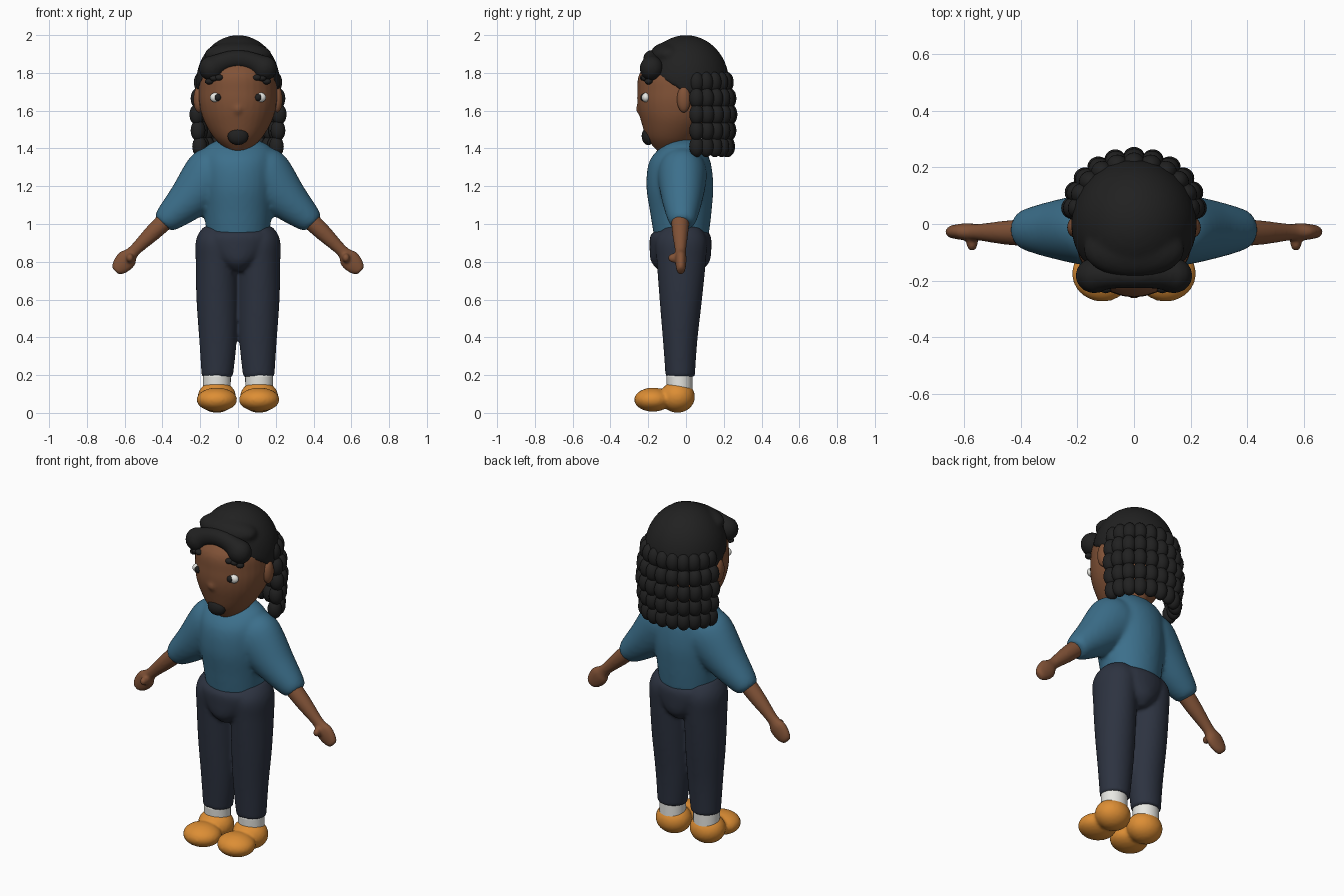
import bpy, bmesh, math
from mathutils import Vector, Matrix

if "Cube" in bpy.data.objects:
    bpy.data.objects.remove(bpy.data.objects["Cube"])


def material(name, rgb):
    m = bpy.data.materials.new(name)
    m.use_nodes = True
    m.diffuse_color = (*rgb, 1)
    bsdf = next(n for n in m.node_tree.nodes if n.type == 'BSDF_PRINCIPLED')
    bsdf.inputs["Base Color"].default_value = (*rgb, 1)
    bsdf.inputs["Roughness"].default_value = 0.8
    return m


SKIN = material("brown skin", (0.22, 0.085, 0.038))
HAIR = material("black hair", (0.015, 0.015, 0.015))
KNIT = material("blue knit", (0.045, 0.16, 0.26))
DENIM = material("dark navy", (0.026, 0.033, 0.052))
LEATHER = material("orange leather", (0.72, 0.27, 0.035))
WHITE = material("white", (0.8, 0.8, 0.76))


def blob(bm, pos, radii, detail=3):
    """Ellipsoid."""
    mat = Matrix.Translation(pos) @ Matrix.Diagonal((*radii, 1))
    return bmesh.ops.create_icosphere(bm, subdivisions=detail, radius=1, matrix=mat)["verts"]


def loft(bm, sections, sx=1, steps=5, sides=32):
    """Smooth tube through (x, z, front y, back y, half width) sections."""
    n = len(sections)
    S = [Vector(s) for s in sections]
    path = []
    for i in range(n - 1):
        p0, p1, p2, p3 = S[max(i - 1, 0)], S[i], S[i + 1], S[min(i + 2, n - 1)]
        for k in range(steps):
            t = k / steps
            path.append(0.5 * (2 * p1 + (p2 - p0) * t + (2 * p0 - 5 * p1 + 4 * p2 - p3) * t * t
                               + (3 * p1 - p0 - 3 * p2 + p3) * t ** 3))
    path.append(S[-1])
    rings = []
    for i, (x, z, front, back, w) in enumerate(path):
        a, b = path[max(i - 1, 0)], path[min(i + 1, len(path) - 1)]
        d = Vector((b[0] - a[0], b[1] - a[1])).normalized()
        ring = []
        for k in range(sides):
            t = math.tau * k / sides
            u = w * math.cos(t)
            y = (front + back) / 2 + (back - front) / 2 * math.sin(t)
            ring.append(bm.verts.new((sx * (x + u * d.y), y, z - u * d.x)))
        rings.append(ring)
    for r, s in zip(rings, rings[1:]):
        for k in range(sides):
            bm.faces.new((r[k], r[(k + 1) % sides], s[(k + 1) % sides], s[k]))
    bm.faces.new(rings[0])
    bm.faces.new(rings[-1])


def finish(name, bm, mat, voxel=0, smooth=6):
    """Make the object; a voxel size melts its pieces into one skin."""
    bmesh.ops.recalc_face_normals(bm, faces=bm.faces)
    for f in bm.faces:
        f.smooth = True
    me = bpy.data.meshes.new(name)
    bm.to_mesh(me)
    bm.free()
    me.materials.append(mat)
    ob = bpy.data.objects.new(name, me)
    bpy.context.collection.objects.link(ob)
    if voxel:
        r = ob.modifiers.new("melt", 'REMESH')
        r.mode, r.voxel_size, r.use_smooth_shade = 'VOXEL', voxel, True
        s = ob.modifiers.new("soften", 'SMOOTH')
        s.factor, s.iterations = 0.5, smooth
    return ob


# Sweater with wide sleeves
bm = bmesh.new()
loft(bm, [(0, .935, -.17, .12, .165), (0, 1.06, -.19, .135, .18), (0, 1.2, -.21, .145, .195),
          (0, 1.33, -.195, .13, .195), (0, 1.41, -.13, .09, .17), (0, 1.45, -.07, .05, .09)])
for sx in (1, -1):
    loft(bm, [(.08, 1.3, -.14, .1, .13), (.14, 1.25, -.15, .11, .155), (.27, 1.12, -.125, .085, .11),
              (.375, 1.025, -.095, .055, .073), (.4, 1.0, -.075, .035, .05)], sx)
finish("sweater", bm, KNIT, .012, 8)

# Trousers
bm = bmesh.new()
loft(bm, [(0, .75, -.14, .08, .05), (0, .8, -.185, .125, .12), (0, .88, -.193, .135, .19),
          (0, .94, -.188, .13, .2), (0, .97, -.15, .1, .17)])
for sx in (1, -1):
    loft(bm, [(.11, .19, -.108, .047, .083), (.106, .38, -.122, .06, .099), (.11, .6, -.14, .085, .11),
              (.113, .8, -.155, .105, .111), (.112, .91, -.16, .11, .11), (.1, .975, -.12, .08, .075)], sx)
finish("trousers", bm, DENIM, .011, 5)

# Shoes and socks
for sx, side in ((1, "left"), (-1, "right")):
    bm = bmesh.new()
    blob(bm, (sx * .112, -.175, .07), (.108, .1, .064))
    blob(bm, (sx * .112, -.045, .085), (.102, .093, .085))
    finish(side + "_shoe", bm, LEATHER, .01, 3)
    bm = bmesh.new()
    loft(bm, [(.112, .1, -.1, .035, .073), (.112, .205, -.105, .035, .074)], sx)
    finish(side + "_sock", bm, WHITE)

# Forearms and mitten hands
for sx, side in ((1, "left"), (-1, "right")):
    bm = bmesh.new()
    loft(bm, [(.35, 1.05, -.08, .02, .05), (.45, .955, -.073, .012, .044), (.55, .858, -.058, 0, .032),
              (.585, .818, -.058, .003, .052), (.615, .785, -.055, 0, .05),
              (.64, .76, -.05, -.005, .036), (.65, .75, -.045, -.015, .02)], sx)
    blob(bm, (sx * .572, -.062, .82), (.021, .034, .025))
    finish(side + "_arm", bm, SKIN, .008, 3)

# Head, nose, neck and ears
bm = bmesh.new()
loft(bm, [(0, 1.385, -.15, -.02, .05), (0, 1.45, -.205, .06, .122), (0, 1.54, -.237, .13, .178),
          (0, 1.62, -.256, .17, .202), (0, 1.7, -.258, .19, .208), (0, 1.8, -.245, .19, .195),
          (0, 1.9, -.15, .13, .12)])
blob(bm, (0, -.235, 1.61), (.028, .03, .035))
loft(bm, [(0, 1.36, -.11, .07, .085), (0, 1.52, -.1, .08, .085)])
finish("head", bm, SKIN, .01, 5)
bm = bmesh.new()
for sx in (1, -1):
    blob(bm, (sx * .208, -.012, 1.66), (.028, .036, .07))
finish("ears", bm, SKIN)

# Eyes, brows and mouth tuft
whites, darks, brows = bmesh.new(), bmesh.new(), bmesh.new()
for sx in (1, -1):
    blob(whites, (sx * .118, -.212, 1.67), (.031, .022, .026))
    blob(darks, (sx * .106, -.224, 1.67), (.02, .018, .02))
    for x, y, z in ((.1, -.223, 1.775), (.127, -.216, 1.772), (.152, -.198, 1.755)):
        blob(brows, (sx * x, y, z), (.024, .022, .017), 2)
finish("eye_whites", whites, WHITE)
finish("pupils", darks, HAIR)
finish("eyebrows", brows, HAIR)
bm = bmesh.new()
blob(bm, (0, -.2, 1.465), (.055, .035, .047))
finish("mouth_tuft", bm, HAIR)

# Hair cap, sliced along a slanted hairline
bm = bmesh.new()
blob(bm, (0, 0, 1.75), (.222, .228, .25), 4)
cut = bmesh.ops.bisect_plane(bm, geom=bm.verts[:] + bm.edges[:] + bm.faces[:],
                             plane_co=(0, -.02, 1.705), plane_no=(0, -.6, -1), clear_outer=True)
rim = [e for e in cut["geom_cut"] if isinstance(e, bmesh.types.BMEdge)]
bmesh.ops.contextual_create(bm, geom=rim)
blob(bm, (0, -.09, 1.895), (.18, .1, .07))
finish("hair_cap", bm, HAIR, .012, 3)

# Rolled fringe with a bun at each end
bm = bmesh.new()
for i in range(-6, 7):
    t = i / 6
    r = .05 + .017 * t ** 4
    blob(bm, (.14 * t, -.182, 1.872 - .048 * t * t), (r, r - .004, r))
finish("fringe", bm, HAIR, .011, 3)

# Curtain of beaded locks around the back
bm = bmesh.new()
locks = 11
for i in range(locks):
    a = math.radians(2 + 176 * i / (locks - 1))
    for k in range(5):
        spread = (.96, 1, 1.03, 1, .92)[k]
        pos = (.212 * spread * math.cos(a), .05 + .178 * spread * math.sin(a), 1.41 + .085 * k)
        blob(bm, pos, (.039, .039, .056))
finish("hair_locks", bm, HAIR)
